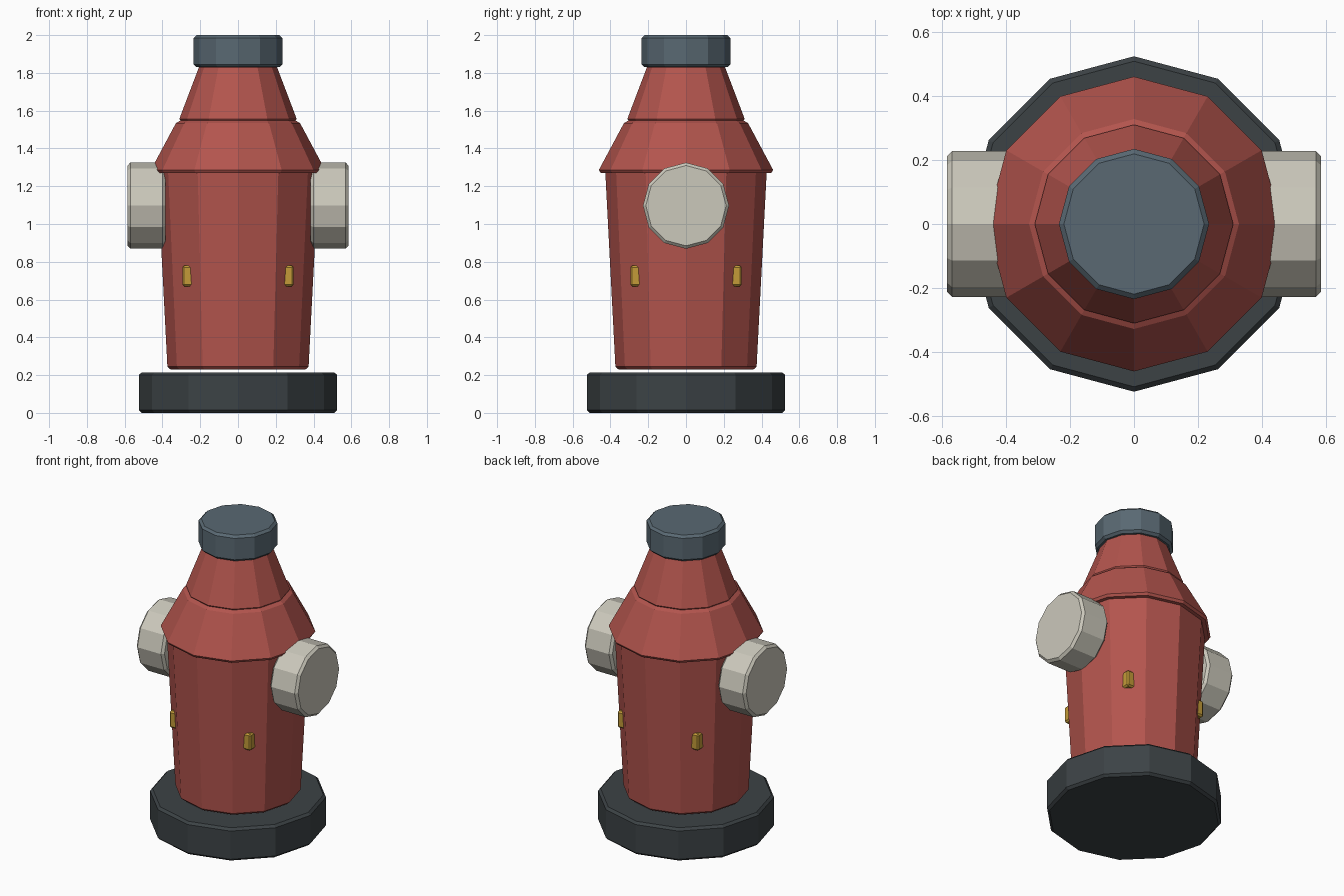
import bpy
import math

if "Cube" in bpy.data.objects:
    bpy.data.objects.remove(bpy.data.objects["Cube"])


def material(name, rgb):
    m = bpy.data.materials.new(name)
    m.diffuse_color = (*rgb, 1)
    m.use_nodes = True
    m.node_tree.nodes["Principled BSDF"].inputs["Base Color"].default_value = m.diffuse_color
    return m


RED = material("red_paint", (0.45, 0.09, 0.075))
DARK = material("dark_iron", (0.045, 0.055, 0.06))
STEEL = material("blue_steel", (0.1, 0.14, 0.17))
PALE = material("pale_metal", (0.6, 0.58, 0.5))
BRASS = material("brass", (0.55, 0.33, 0.04))


def finish(name, mat, bevel):
    """Name and colour the active object and chamfer its sharp rims."""
    ob = bpy.context.object
    ob.name = name
    ob.data.materials.append(mat)
    mod = ob.modifiers.new("chamfer", "BEVEL")
    mod.width = bevel
    mod.segments = 1
    mod.limit_method = "ANGLE"
    mod.angle_limit = math.radians(40)
    return ob


def drum(name, mat, z0, z1, r0, r1, bevel=0.015):
    """Upright twelve-sided drum, tapering from r0 to r1."""
    bpy.ops.mesh.primitive_cone_add(vertices=12, radius1=r0, radius2=r1,
                                    depth=z1 - z0, location=(0, 0, (z0 + z1) / 2))
    return finish(name, mat, bevel)


# Stacked main parts
drum("base", DARK, 0, 0.215, 0.525, 0.525)
drum("body", RED, 0.23, 1.29, 0.373, 0.428)
drum("shoulder", RED, 1.27, 1.55, 0.47, 0.32, 0.018)
drum("neck", RED, 1.545, 1.84, 0.315, 0.203, 0.012)
drum("cap", STEEL, 1.83, 2.0, 0.235, 0.235)

for sx, side in ((-1, "left"), (1, "right")):
    # Side outlets
    bpy.ops.mesh.primitive_cylinder_add(vertices=12, radius=0.228, depth=0.2,
                                        location=(sx * 0.485, 0, 1.097),
                                        rotation=(0, math.pi / 2, 0))
    finish(side + "_outlet", PALE, 0.015)

    # Brass studs on the diagonals of the body
    for sy, end in ((-1, "front"), (1, "back")):
        bpy.ops.mesh.primitive_cube_add(size=1, location=(sx * 0.265, sy * 0.265, 0.725))
        bpy.context.object.scale = (0.06, 0.06, 0.11)
        bpy.ops.object.transform_apply(location=False, rotation=False, scale=True)
        finish(f"{end}_{side}_stud", BRASS, 0.01)
